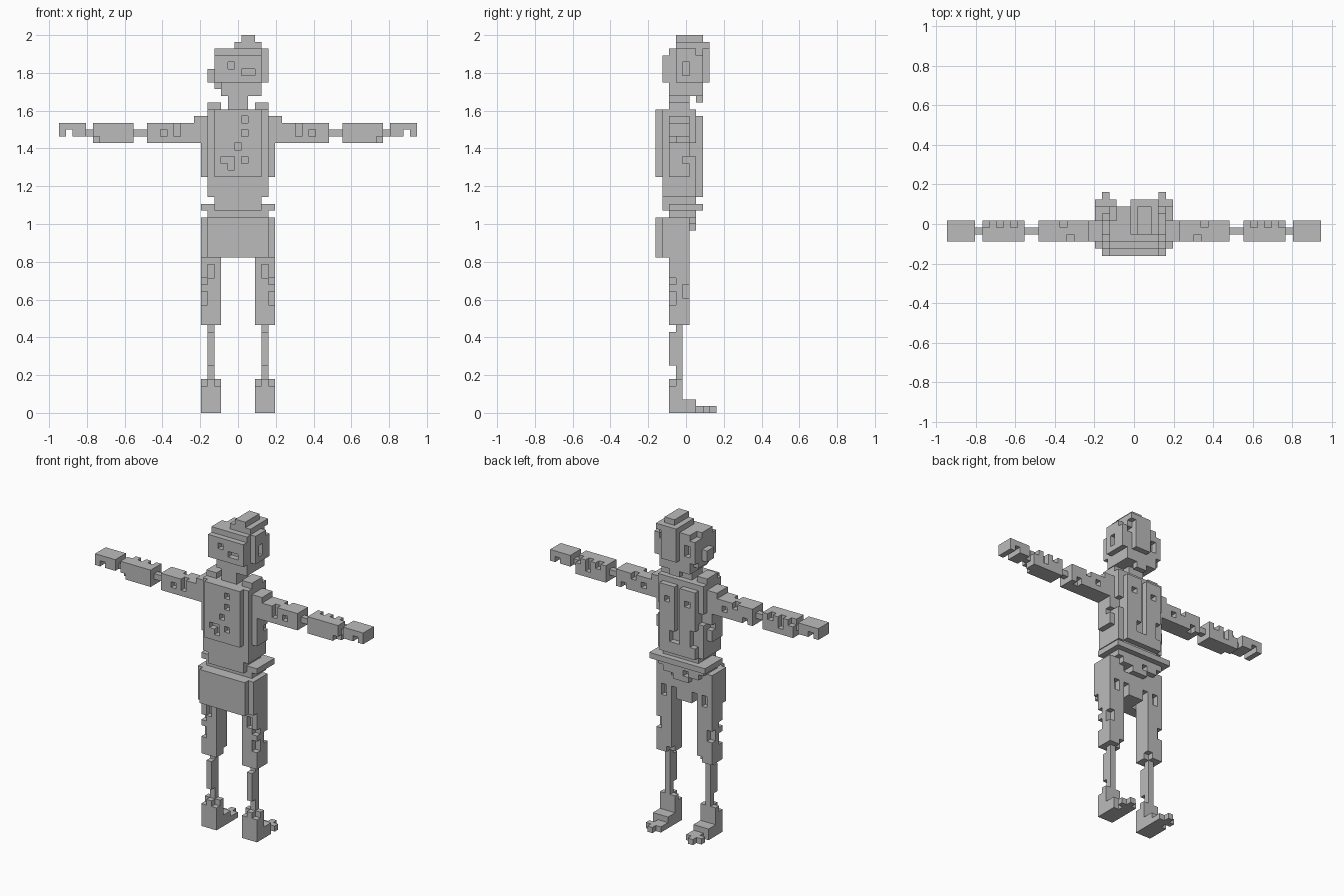
import bpy
import bmesh
from itertools import product
from mathutils import Vector

default_cube = bpy.data.objects.get("Cube")
if default_cube:
    bpy.data.objects.remove(default_cube, do_unlink=True)

UNIT = 2 / 56  # edge of one block

stone = bpy.data.materials.new("plain grey")
stone.use_nodes = True
grey = (0.5, 0.5, 0.5, 1)
stone.diffuse_color = grey
stone.node_tree.nodes["Principled BSDF"].inputs["Base Color"].default_value = grey

parts = {}


def block(x, y, z):
    """Cells of a box; each argument is an inclusive range or a single cell."""
    spans = [s if isinstance(s, tuple) else (s, s) for s in (x, y, z)]
    return set(product(*(range(low, high + 1) for low, high in spans)))


def fill(name, x, y, z):
    parts.setdefault(name, set()).update(block(x, y, z))


def carve(name, x, y, z):
    parts[name] -= block(x, y, z)


def mirrored(name):
    """Copy a left part to the right side."""
    parts["right_" + name] = {(-x, y, z) for x, y, z in parts["left_" + name]}


# Head: core, narrow jaw, face plate, ear and stepped crown
fill("head", (-3, 4), (-1, 2), (49, 53))
fill("head", (-3, 3), -2, (49, 53))
fill("head", (-2, 3), (-2, 2), (47, 48))
fill("head", (-3, 3), -3, (49, 52))
fill("head", -3, (-1, 1), 48)
fill("head", (0, 2), 3, (49, 53))
fill("head", (0, 1), 2, 46)
fill("head", -4, (-1, 0), (49, 50))
fill("head", (0, 3), (-1, 3), 54)
fill("head", (1, 2), (-1, 2), 55)
carve("head", -1, -3, 51)
carve("head", (1, 2), -3, 50)
carve("head", 4, 0, (50, 51))
carve("head", -2, 2, (50, 51))
carve("head", 3, 2, 52)
carve("head", -3, (1, 2), 53)
carve("head", 4, 2, 53)

# Neck
fill("neck", (-1, 1), (-2, 0), (45, 46))

# Chest: layered front, side and back plates
fill("chest", (-4, 4), (-3, 1), (35, 44))
fill("chest", (-3, 3), -4, (35, 44))
fill("chest", (-5, 5), (-2, 0), (35, 43))
for side in (-1, 1):
    columns = tuple(sorted((side, side * 3)))
    fill("chest", columns, 2, (34, 43))
    shoulders = tuple(sorted((side * 3, side * 4)))
    fill("chest", shoulders, (-2, 0), 45)
    carve("chest", side * 4, 1, (38, 39))
    carve("chest", side * 2, 2, 41)
    carve("chest", side * 5, 0, 37)
for z in (37, 41, 43):
    carve("chest", 1, -4, z)
carve("chest", (-2, -1), -4, 37)
carve("chest", -1, -4, 36)
carve("chest", 0, -4, 39)
carve("chest", -3, 2, (34, 36))
carve("chest", 1, 2, (34, 35))

# Waist and belt
fill("waist", (-4, 4), (-3, 1), (32, 34))
fill("waist", (-3, 3), (-3, 1), 31)
fill("waist", (-3, 3), 2, (32, 33))
fill("belt", (-5, 5), (-2, 2), 30)
fill("belt", (-3, 3), -3, 30)

# Pelvis: front apron and stepped groin
fill("pelvis", (-4, 4), (-2, 1), 29)
fill("pelvis", (-4, 4), -4, (23, 28))
fill("pelvis", (-5, 5), -3, (23, 28))
fill("pelvis", (-2, 2), (-2, 0), (25, 28))
fill("pelvis", (-1, 1), (-2, 0), (23, 24))
fill("pelvis", (-3, 3), 1, 28)
fill("pelvis", (-1, 1), 1, 27)
carve("pelvis", 2, 0, 27)
carve("pelvis", -1, 1, 28)

# Arm: shoulder, upper arm, thin joints, forearm and hand
depth = (-2, 0)
fill("left_upper_arm", (5, 6), depth, (40, 43))
fill("left_upper_arm", (6, 13), depth, (40, 42))
carve("left_upper_arm", 9, -2, (41, 42))
carve("left_upper_arm", 11, -2, 41)
carve("left_upper_arm", 8, 0, 41)
carve("left_upper_arm", 10, 0, 42)
carve("left_upper_arm", 12, 0, 40)
fill("left_elbow", (14, 15), -1, 41)
fill("left_forearm", (16, 21), depth, (40, 42))
carve("left_forearm", 17, 0, 42)
carve("left_forearm", 19, 0, (41, 42))
carve("left_forearm", 21, -2, 40)
carve("left_forearm", 21, 0, 42)
fill("left_wrist", 22, -1, 41)
fill("left_hand", (23, 26), depth, (41, 42))
carve("left_hand", 25, depth, 41)

# Leg: thigh, shin, ankle and stepped foot
fill("left_thigh", (3, 5), depth, (13, 28))
carve("left_thigh", 4, -2, (20, 21))
carve("left_thigh", 5, 0, (17, 18))
carve("left_thigh", 5, -2, (16, 17))
carve("left_thigh", 5, -2, 19)
carve("left_thigh", 4, 0, (23, 24))
carve("left_thigh", 3, 0, 13)
fill("left_shin", 4, -1, (5, 12))
fill("left_shin", 4, -2, (7, 11))
fill("left_ankle", (3, 5), -1, (1, 4))
fill("left_ankle", 4, -2, (1, 4))
fill("left_ankle", (3, 5), -2, (1, 3))
fill("left_foot", (3, 5), (-2, 3), 0)
fill("left_foot", (3, 5), (0, 1), 1)
fill("left_foot", 4, 4, 0)
carve("left_foot", 5, 2, 0)

for limb in ("upper_arm", "elbow", "forearm", "wrist", "hand",
             "thigh", "shin", "ankle", "foot"):
    mirrored(limb)

# Skin every part with only the block faces that meet open air
solid = set().union(*parts.values())


def build(name, cells):
    mesh_data = bmesh.new()
    for cell in sorted(cells):
        centre = Vector(cell) + Vector((0, 0, 0.5))
        for axis, sign in product(range(3), (-1, 1)):
            neighbour = list(cell)
            neighbour[axis] += sign
            if tuple(neighbour) in solid:
                continue
            normal, across, up = Vector(), Vector(), Vector()
            normal[axis] = sign / 2
            across[(axis + 1) % 3] = 0.5
            up[(axis + 2) % 3] = sign / 2
            corners = (-across - up, across - up, across + up, up - across)
            mesh_data.faces.new([mesh_data.verts.new((centre + normal + c) * UNIT)
                                 for c in corners])
    bmesh.ops.remove_doubles(mesh_data, verts=mesh_data.verts, dist=UNIT / 100)
    mesh = bpy.data.meshes.new(name)
    mesh_data.to_mesh(mesh)
    mesh_data.free()
    mesh.materials.append(stone)
    bpy.context.collection.objects.link(bpy.data.objects.new(name, mesh))


for part_name, part_cells in parts.items():
    build(part_name, part_cells)
